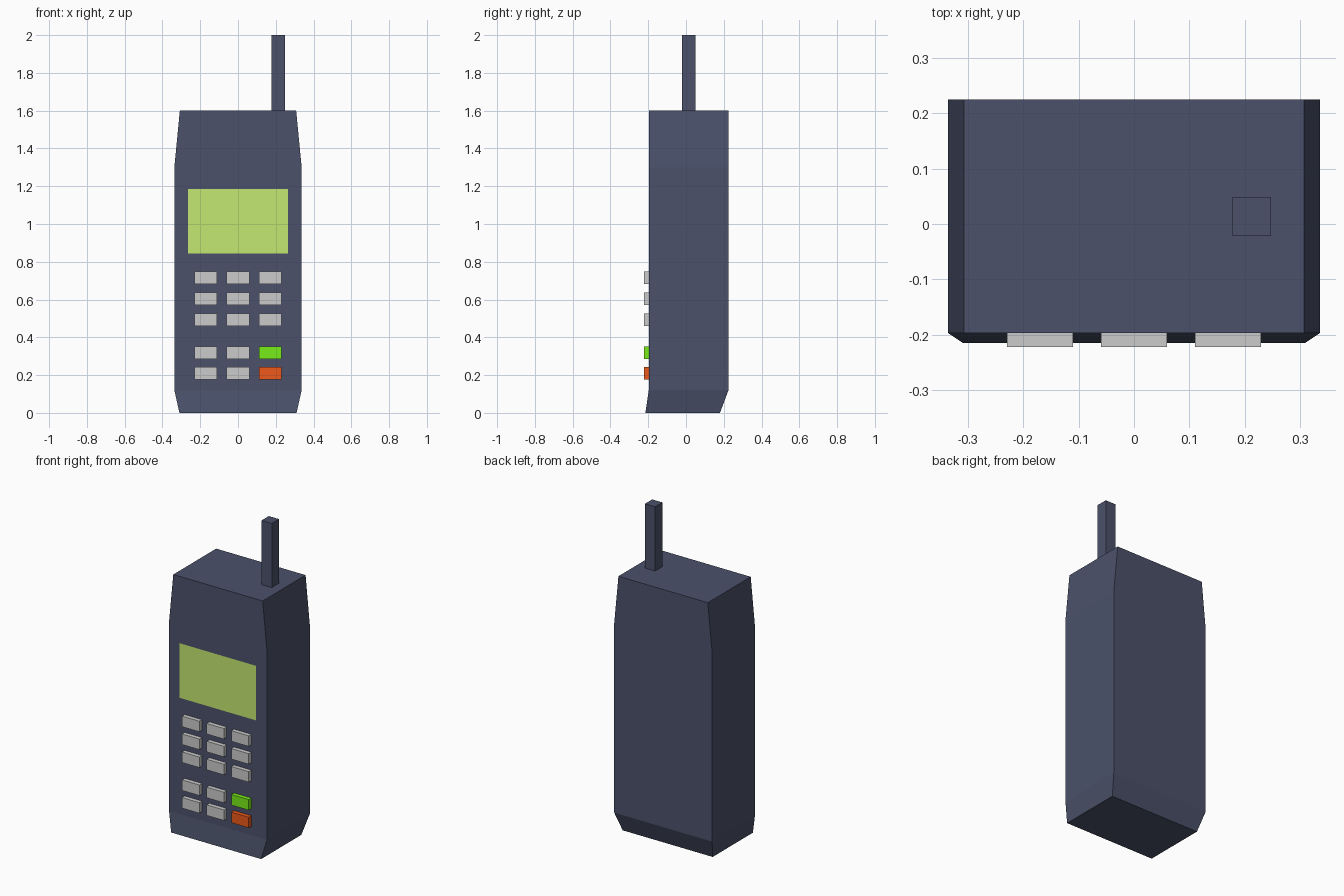
import bpy, bmesh
from mathutils import Matrix, Vector

if "Cube" in bpy.data.objects:
    bpy.data.objects.remove(bpy.data.objects["Cube"])


def material(name, rgb):
    m = bpy.data.materials.new(name)
    m.diffuse_color = (*rgb, 1)
    m.use_nodes = True
    m.node_tree.nodes["Principled BSDF"].inputs["Base Color"].default_value = m.diffuse_color
    return m


def finish(name, bm, mat=None):
    bmesh.ops.recalc_face_normals(bm, faces=bm.faces)
    mesh = bpy.data.meshes.new(name)
    bm.to_mesh(mesh)
    bm.free()
    if mat:
        mesh.materials.append(mat)
    obj = bpy.data.objects.new(name, mesh)
    bpy.context.collection.objects.link(obj)
    return obj


def box(name, lo, hi, mat=None):
    lo, hi = Vector(lo), Vector(hi)
    bm = bmesh.new()
    bmesh.ops.create_cube(bm, size=1, matrix=Matrix.Translation((lo + hi) / 2)
                          @ Matrix.Diagonal((*(hi - lo), 1)))
    return finish(name, bm, mat)


casing = material("casing", (0.07, 0.083, 0.145))
display = material("display", (0.55, 0.81, 0.165))
green = material("green_key", (0.19, 0.84, 0.01))
orange = material("orange_key", (0.86, 0.10, 0.01))

# Body: rectangular sections (z, half width, front y, back y) joined by flat sides
sections = [(0, 0.31, -0.215, 0.18), (0.12, 0.337, -0.197, 0.225),
            (1.3, 0.337, -0.197, 0.225), (1.6, 0.308, -0.197, 0.225)]
bm = bmesh.new()
rings = [[bm.verts.new(p) for p in ((-w, f, z), (w, f, z), (w, b, z), (-w, b, z))]
         for z, w, f, b in sections]
for low, high in zip(rings, rings[1:]):
    for i in range(4):
        j = (i + 1) % 4
        bm.faces.new((low[i], low[j], high[j], high[i]))
bm.faces.new(rings[0][::-1])
bm.faces.new(rings[-1])
finish("body", bm, casing)

# Antenna
box("antenna", (0.178, -0.022, 1.58), (0.248, 0.049, 2.0), casing)

# Screen: flat panel on the front
bm = bmesh.new()
bm.faces.new([bm.verts.new((x, -0.199, z)) for x, z in
              ((-0.265, 0.845), (0.265, 0.845), (0.265, 1.185), (-0.265, 1.185))])
screen = finish("screen", bm, display)
if screen.data.polygons[0].normal.y > 0:
    screen.data.flip_normals()

# Keypad: the two lower right keys are coloured
for r, z in enumerate((0.716, 0.605, 0.493, 0.319, 0.209)):
    for c, x in enumerate((-0.17, 0, 0.17)):
        mat = {(3, 2): green, (4, 2): orange}.get((r, c))
        box(f"key_{r + 1}_{c + 1}", (x - 0.06, -0.223, z - 0.033),
            (x + 0.06, -0.19, z + 0.033), mat)
